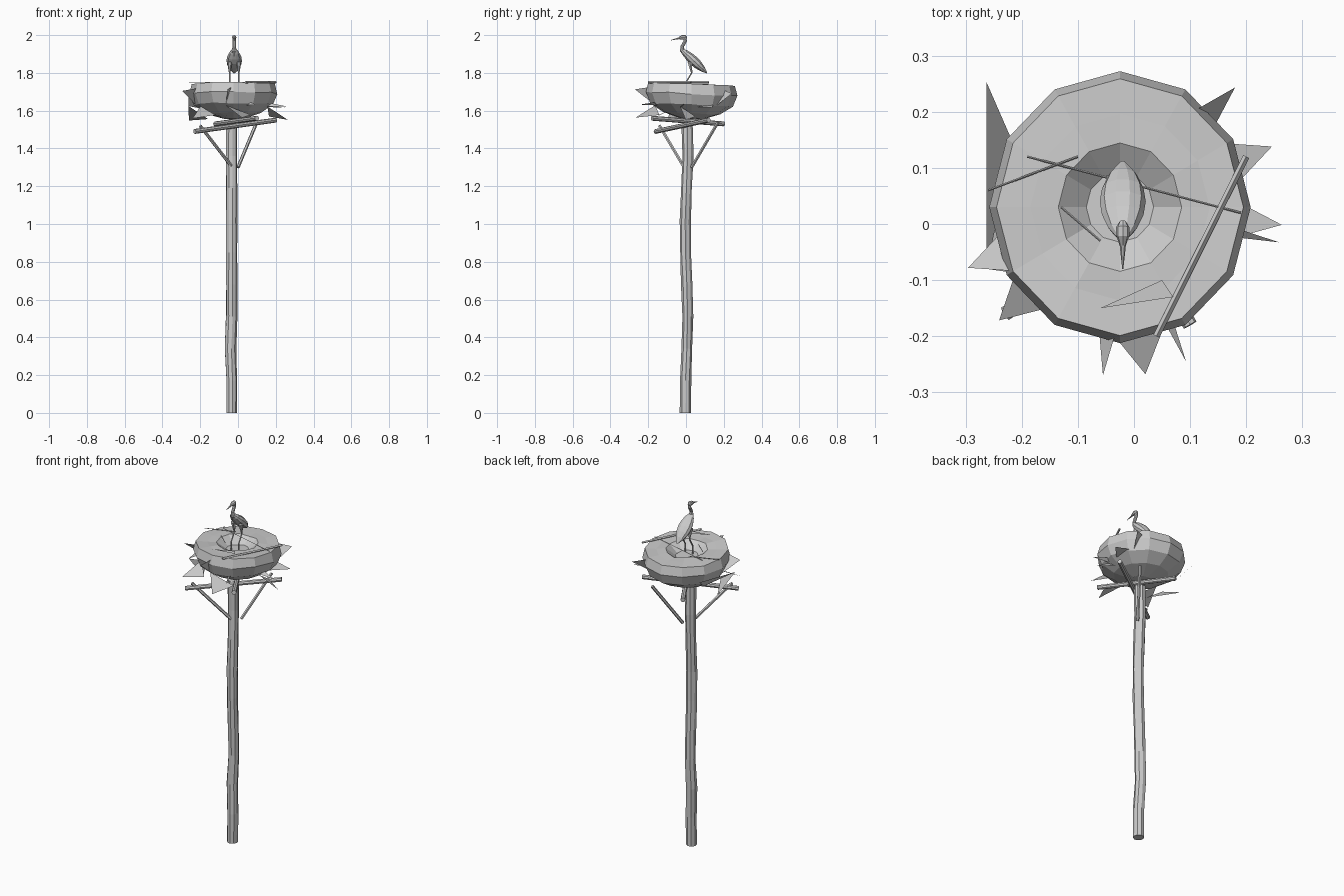
import bpy
import bmesh
import random
from math import sin, cos, pi, tau
from mathutils import Vector

random.seed(4)
default_cube = bpy.data.objects.get("Cube")
if default_cube:
    bpy.data.objects.remove(default_cube, do_unlink=True)

grey = bpy.data.materials.new("plain grey")
grey.use_nodes = True
grey.diffuse_color = (.6, .6, .6, 1)
grey.node_tree.nodes["Principled BSDF"].inputs["Base Color"].default_value = grey.diffuse_color


def finish(name, bm):
    """Turn a bmesh into a flat shaded grey object."""
    mesh = bpy.data.meshes.new(name)
    bm.to_mesh(mesh)
    bm.free()
    mesh.materials.append(grey)
    obj = bpy.data.objects.new(name, mesh)
    bpy.context.scene.collection.objects.link(obj)


def skin(name, outlines):
    """Skin neighbouring outlines with quads and cap both ends."""
    bm = bmesh.new()
    rings = [[bm.verts.new(point) for point in outline] for outline in outlines]
    for low, high in zip(rings, rings[1:]):
        for i, corner in enumerate(low):
            bm.faces.new((low[i - 1], corner, high[i], high[i - 1]))
    bm.faces.new(rings[0])
    bm.faces.new(rings[-1])
    bmesh.ops.recalc_face_normals(bm, faces=bm.faces)
    finish(name, bm)


def loft(name, path, widths, sides=8, flat=1, rough=0):
    """Tube along a path; flat squashes the depth, rough jitters the surface."""
    points = [Vector(point) for point in path]
    span = (points[-1] - points[0]).normalized()
    across = Vector((1, 0, 0)) if abs(span.x) < .7 else Vector((0, 1, 0))
    outlines = []
    for k, point in enumerate(points):
        before = points[max(k - 1, 0)]
        after = points[min(k + 1, len(points) - 1)]
        along = (after - before).normalized()
        side = (across - along * across.dot(along)).normalized()
        depth = side.cross(along) * flat
        outline = []
        for i in range(sides):
            angle = tau * i / sides
            radius = widths[k] * (1 + random.uniform(-rough, rough))
            outline.append(point + (side * cos(angle) + depth * sin(angle)) * radius)
        outlines.append(outline)
    skin(name, outlines)


def stick(name, start, end, radius, sides=6):
    loft(name, (start, end), (radius, radius), sides)


# Weathered post: gentle bends by a sine, with a knot low down
post_path = []
for k in range(10):
    z = .17 * k
    knot = .006 if k == 2 else 0
    post_path.append((-.034 - knot, .002 + .007 * sin(7 * z - 2), z))
loft("post", post_path, [.03] * len(post_path), 9, rough=.08)

# Crossed beams and diagonal braces
beam_radius = .013
brace_radius = .009
stick("lower_beam", (-.23, -.16, 1.49), (.2, .12, 1.55), beam_radius, 8)
stick("upper_beam", (.1, -.18, 1.56), (-.12, .2, 1.53), beam_radius, 8)
stick("front_brace", (-.2, -.14, 1.52), (-.03, -.01, 1.3), brace_radius)
stick("back_brace", (.1, .17, 1.54), (0, .03, 1.3), brace_radius)


# Nest: a twelve sided bowl that leans slightly to the back
def nest_point(step, radius, height):
    """Point around the nest, with steps counted in twelfths of a turn."""
    angle = tau * step / 12
    y = radius * sin(angle)
    return Vector((radius * cos(angle) - .025, y * 1.04 + .03, height - .045 * y))


rim_radius = .233
rim_height = 1.69
top = 1.74
profile = [(.06, 1.7), (.11, top), (.16, top), (.22, top)]
for k in range(4):
    angle = k * pi / 7
    profile.append((rim_radius * cos(angle), rim_height - .135 * sin(angle)))
skin("nest_bowl", [
    [nest_point(i, radius, height + random.uniform(-.004, .004)) for i in range(12)]
    for radius, height in profile])

# Flat splinters poking out of the nest wall: step, tip height, base spread
low, middle, high = 1.55, 1.62, 1.7
splinters = [(6.7, high, .5), (7.4, low, .6), (8.8, high, .2), (9.3, low, .7),
             (.7, middle, .5), (-.2, low, .4), (-.4, middle, .1),
             (1.5, high, .3), (9.8, middle, .1)]
bm = bmesh.new()
for step, height, spread in splinters:
    corners = (nest_point(step, .29, height),
               nest_point(step - spread, .19, middle),
               nest_point(step + spread, .19, height + .02))
    bm.faces.new([bm.verts.new(corner) for corner in corners])
# Broad upright splinters on the right, and one lying on top
wide_splinters = [
    (nest_point(4.6, .32, high), nest_point(6.8, .26, middle), nest_point(5, .22, middle)),
    (nest_point(6.8, .26, middle), nest_point(5.6, .24, low), nest_point(7.4, .18, low)),
    ((-.06, -.15, 1.76), (.05, -.1, 1.76), (.07, -.13, 1.76)),
]
for corners in wide_splinters:
    bm.faces.new([bm.verts.new(corner) for corner in corners])
finish("nest_splinters", bm)

# Loose twigs lying on the nest
on_top = 1.75
thin = .002
for start, end, radius in [((-.26, .06), (-.1, .12), thin),
                           ((-.19, .12), (.19, .02), thin),
                           ((.2, .12), (.04, -.2), .006),
                           ((-.13, .03), (-.06, -.03), thin)]:
    stick("nest_twig", (*start, on_top), (*end, on_top), radius, 4)


# Wading bird facing the front; parts are drawn in its side plane
def bird_part(name, outline, widths, sides=8, flat=1, offset=0):
    loft(name, [(offset - .02, y, z) for y, z in outline], widths, sides, flat)


# Plump body tapering from the breast down to the tail
breast = Vector((-.03, 1.93))
tail = Vector((.11, 1.8))
body_steps = [k / 6 for k in range(7)]
bird_part("bird_body",
          [breast.lerp(tail, t) for t in body_steps],
          [.005 + .036 * sin(pi * t) ** .8 for t in body_steps], 10, .66)

# Curved neck, small head and pointed beak
slim = .009
bird_part("bird_neck",
          [(-.01, 1.99), (-.003, 1.97), (-.02, 1.94), (-.02, 1.92), (0, 1.9)],
          [slim, slim, slim, slim * 1.4, slim * 2])
bird_part("bird_head", [(.004, 1.983), (-.006, 1.988), (-.02, 1.988), (-.037, 1.984)],
          [.006, .012, .012, .006])
bird_part("bird_beak", [(-.034, 1.984), (-.08, 1.973)], [.006, .001], 6)

# Mirrored legs, bent at the knee and standing in the bowl
hip, knee, ankle, heel, toe = (.02, 1.86), (.03, 1.8), (0, 1.75), (0, 1.7), (-.04, 1.7)
shin = .004
for name, offset in (("right", -.024), ("left", .024)):
    bird_part(name + "_thigh", [hip, knee], [.014, shin], 6, offset=offset)
    bird_part(name + "_shin", [knee, ankle, heel], [shin] * 3, 6, offset=offset)
    bird_part(name + "_foot", [heel, toe], [shin, shin * 2], 4, .3, offset)
